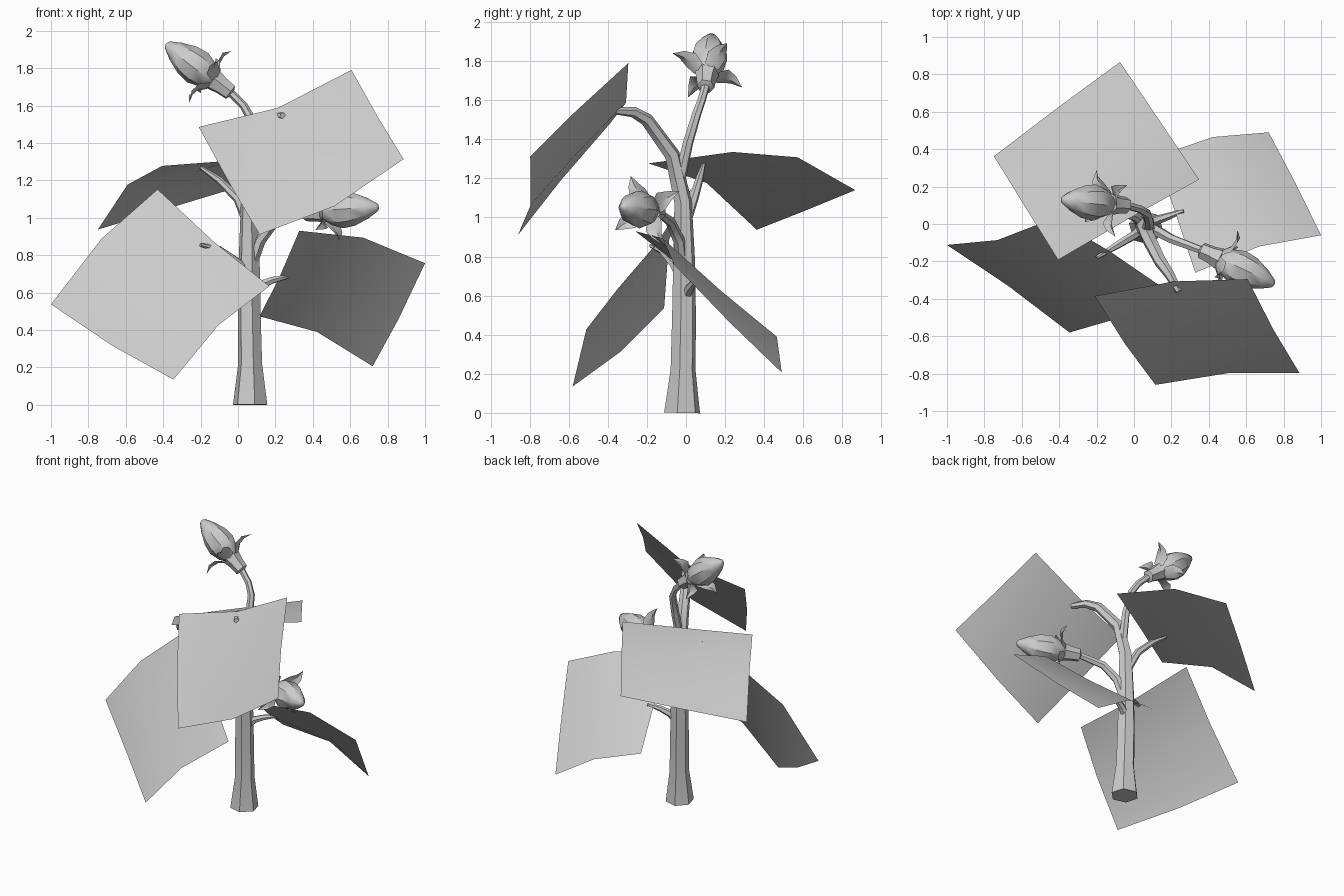
import bpy
import bmesh
import math
from mathutils import Vector as V

cube = bpy.data.objects.get("Cube")
if cube:
    bpy.data.objects.remove(cube, do_unlink=True)

grey = bpy.data.materials.new("plain grey")
grey.use_nodes = True
COLOUR = (0.6, 0.6, 0.6, 1)
grey.diffuse_color = COLOUR
grey.node_tree.nodes["Principled BSDF"].inputs["Base Color"].default_value = COLOUR


def finish(name, bm, angle=40):
    """Turn a bmesh into a smooth-shaded object in the scene."""
    mesh = bpy.data.meshes.new(name)
    bm.to_mesh(mesh)
    bm.free()
    mesh.materials.append(grey)
    obj = bpy.data.objects.new(name, mesh)
    bpy.context.collection.objects.link(obj)
    bpy.ops.object.select_all(action='DESELECT')
    obj.select_set(True)
    bpy.context.view_layer.objects.active = obj
    bpy.ops.object.shade_smooth_by_angle(angle=math.radians(angle))
    return obj


def tube(name, points, radii, sides=6):
    """Loft rings along a path, turning the ring frame with the path."""
    pts = [V(p) for p in points]
    bm = bmesh.new()
    rings, last = [], None
    for i, p in enumerate(pts):
        t = (pts[min(i + 1, len(pts) - 1)] - pts[max(i - 1, 0)]).normalized()
        if last is None:
            a = t.orthogonal().normalized()
        else:
            a = last.rotation_difference(t) @ a
        b = t.cross(a)
        last = t
        ring = []
        for k in range(sides):
            ang = math.tau * k / sides
            ring.append(bm.verts.new(p + radii[i] * (a * math.cos(ang) + b * math.sin(ang))))
        rings.append(ring)
    for r, s in zip(rings, rings[1:]):
        for k in range(sides):
            n = (k + 1) % sides
            bm.faces.new((r[k], r[n], s[n], s[k]))
    bm.faces.new(rings[0][::-1])
    bm.faces.new(rings[-1])
    return finish(name, bm)


def leaf(name, corners, bend_u, bend_v):
    """Four-sided sheet of 2 x 2 faces, bent along both directions."""
    a, b, c, d = [V(p) for p in corners]
    u, v = V(bend_u), V(bend_v)
    bm = bmesh.new()
    grid = []
    for j in range(3):
        t = j / 2
        row = []
        for i in range(3):
            s = i / 2
            p = a.lerp(b, s).lerp(d.lerp(c, s), t)
            p += u * (i == 1) + v * (j == 1)
            row.append(bm.verts.new(p))
        grid.append(row)
    for j in range(2):
        for i in range(2):
            bm.faces.new((grid[j][i], grid[j][i + 1], grid[j + 1][i + 1], grid[j + 1][i]))
    return finish(name, bm, 60)


def bud(name, base, direction, sepal_dir):
    """Closed flower with its cup and four pointed sepals."""
    base, d = V(base), V(direction).normalized()
    side = V(sepal_dir)
    side = (side - d * side.dot(d)).normalized()
    other = d.cross(side)

    def along(profile):
        return [base + d * t for t, r in profile], [r for t, r in profile]

    tube(name + "_cup", *along([(-.01, .02), (0, .045), (.06, .05), (.11, .062), (.12, .04)]))
    tube(name + "_petals", *along([(.1, .04), (.15, .075), (.22, .097), (.29, .088),
                                   (.37, .055), (.425, .022), (.433, .005)]), 8)

    # Sepals: tapering strips folded along the midrib
    bm = bmesh.new()
    for out in (side, other, -side, -other):
        across = d.cross(out)
        rows = []
        for t, r, w in ((.1, .05, .04), (.14, .095, .05), (.15, .15, .028)):
            mid = base + d * t + out * r
            rim = mid + d * .015
            rows.append([bm.verts.new(p) for p in (rim - across * w, mid, rim + across * w)])
        for r, s in zip(rows, rows[1:]):
            for k in range(2):
                bm.faces.new((r[k], r[k + 1], s[k + 1], s[k]))
        tip = bm.verts.new(base + d * .137 + out * .205)
        for k in range(2):
            bm.faces.new((rows[-1][k], rows[-1][k + 1], tip))
    finish(name + "_sepals", bm)


# Main stem, arching forward at the top to carry the front leaf
tube("main_stem",
     [(.065, -.02, 0), (.065, -.015, .22), (.06, -.01, .5), (.06, -.01, .8), (.06, -.015, 1.08),
      (.075, -.07, 1.32), (.14, -.2, 1.5), (.19, -.27, 1.54), (.24, -.36, 1.545)],
     [.095, .066, .063, .057, .046, .04, .034, .028, .018])

# Flower stalks
tube("upper_flower_stalk",
     [(.07, -.03, 1.2), (.08, .01, 1.38), (.07, .055, 1.53), (.03, .08, 1.6), (-.04, .1, 1.67)],
     [.03, .027, .024, .022, .022])
tube("side_flower_stalk",
     [(.07, -.02, .74), (.12, -.035, .88), (.2, -.08, .98), (.36, -.14, 1.025)],
     [.03, .03, .026, .022])

# Leaf stalks
TAPER = [.028, .025, .02, .01]
tube("right_leaf_stalk", [(.06, -.01, .67), (0, -.06, .76), (-.1, -.12, .83), (-.2, -.18, .855)], TAPER)
tube("back_leaf_stalk", [(.05, 0, .98), (0, .04, 1.1), (-.1, .07, 1.2), (-.2, .09, 1.27)], TAPER)
tube("left_leaf_stalk", [(.07, 0, .59), (.12, .02, .64), (.18, .04, .665), (.265, .07, .685)], TAPER)

# Flower buds
bud("upper_bud", (-.04, .1, 1.67), (-.345, .03, .26), (.113, .1, .138))
bud("side_bud", (.36, -.14, 1.025), (.385, -.18, .03), (.078, .16, .1))

# Leaves
leaf("front_leaf",
     [(-.21, -.385, 1.485), (.607, -.295, 1.79), (.885, -.797, 1.313), (.115, -.86, .91)],
     (.015, .033, -.05), (0, -.02, -.01))
leaf("right_leaf",
     [(-1, -.112, .537), (-.43, .03, 1.152), (.168, -.35, .634), (-.345, -.58, .135)],
     (-.015, -.045, .043), (0, .015, -.02))
leaf("back_leaf",
     [(-.075, .866, 1.14), (-.749, .362, .937), (-.406, -.192, 1.277), (.348, .238, 1.335)],
     (0, .005, 0), (-.013, .02, .07))
leaf("left_leaf",
     [(.328, -.26, .93), (1, -.06, .757), (.72, .49, .206), (.115, .36, .473)],
     (.005, .04, .05), (0, .01, -.02))
